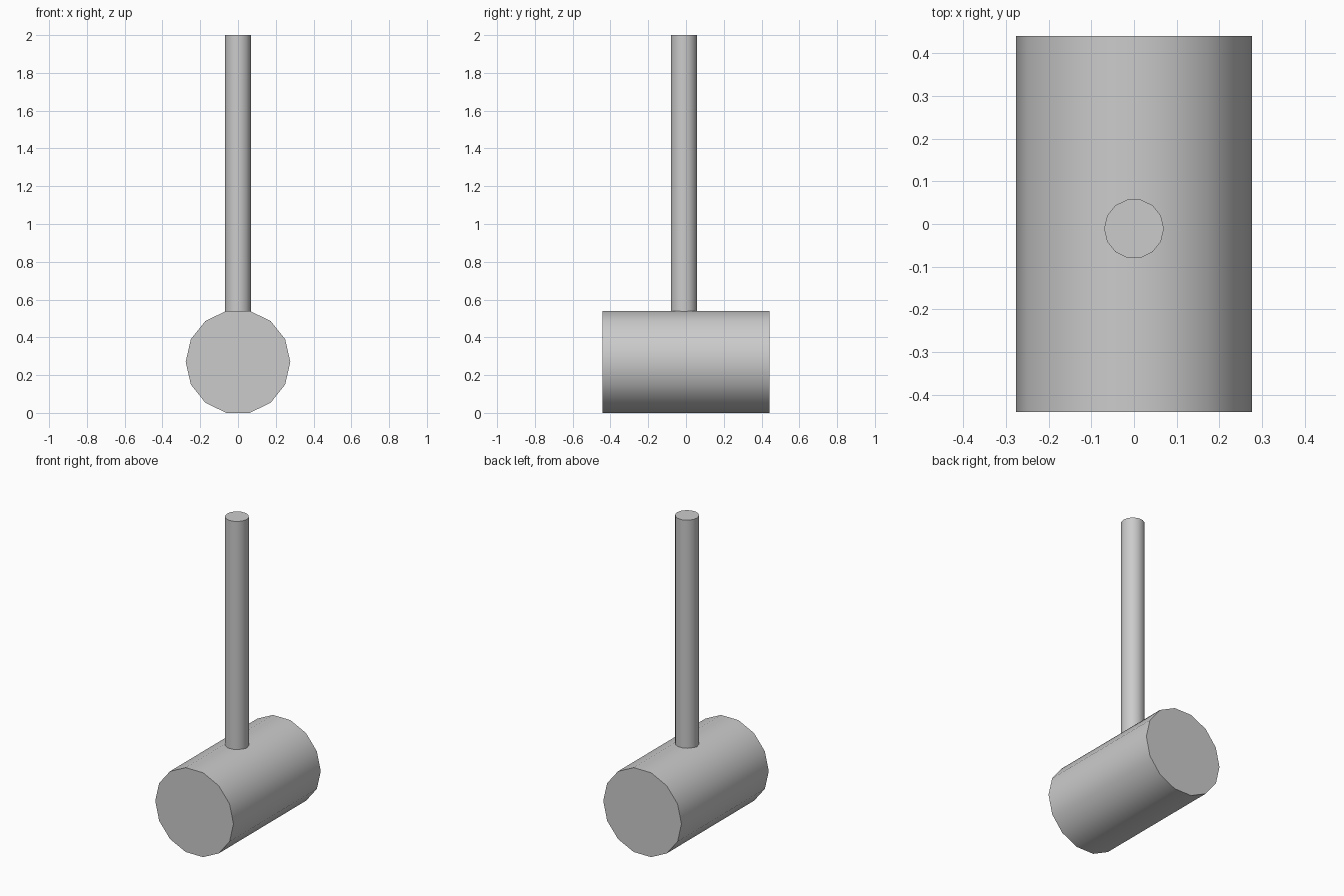
import bpy
from math import radians

if "Cube" in bpy.data.objects:
    bpy.data.objects.remove(bpy.data.objects["Cube"])

SIDES = 14


def cylinder(name, radius, length, location, rotation):
    bpy.ops.mesh.primitive_cylinder_add(
        vertices=SIDES, radius=radius, depth=length,
        location=location, rotation=[radians(a) for a in rotation])
    obj = bpy.context.object
    obj.name = name
    bpy.ops.object.transform_apply(location=False, rotation=True, scale=True)
    bpy.ops.object.shade_smooth_by_angle(angle=radians(30))
    return obj


# Mallet head: lies along y, flat facets at top and bottom
HEAD_R = 0.277
HEAD_Z = 0.27
cylinder("mallet_head", HEAD_R, 0.883, (0, 0, HEAD_Z), (90, 90, 0))

# Handle: upright, set into the head slightly forward of centre
handle_bottom, handle_top = 0.45, 2.0
cylinder("handle", 0.07, handle_top - handle_bottom,
         (0, -0.011, (handle_top + handle_bottom) / 2), (0, 0, 90))
